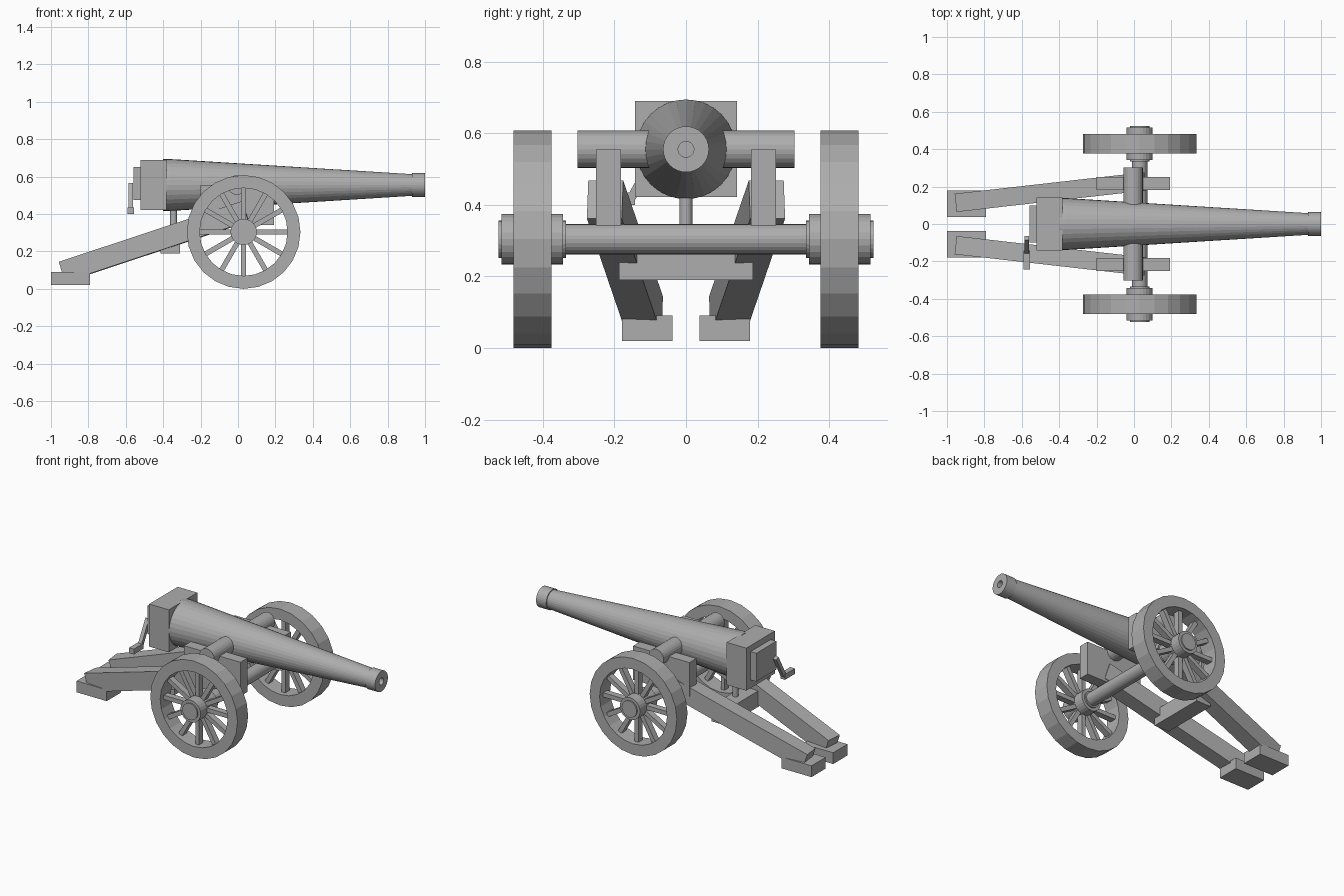
import bpy, bmesh, math
from mathutils import Vector, Matrix

cube = bpy.data.objects.get("Cube")
if cube:
    bpy.data.objects.remove(cube, do_unlink=True)

GREY = (0.42, 0.42, 0.42, 1)
mat = bpy.data.materials.new("plain_grey")
mat.use_nodes = True
mat.diffuse_color = GREY
mat.node_tree.nodes["Principled BSDF"].inputs["Base Color"].default_value = GREY

WHEEL_X, WHEEL_Z, WHEEL_R = 0.03, 0.304, 0.304
BORE_Z = 0.555


def finish(name, bm):
    bmesh.ops.recalc_face_normals(bm, faces=bm.faces)
    mesh = bpy.data.meshes.new(name)
    bm.to_mesh(mesh)
    bm.free()
    mesh.materials.append(mat)
    obj = bpy.data.objects.new(name, mesh)
    bpy.context.scene.collection.objects.link(obj)
    return obj


def box(name, x, y, z):
    """Box from (min, max) ranges."""
    bm = bmesh.new()
    size = [r[1] - r[0] for r in (x, y, z)]
    mid = [(r[0] + r[1]) / 2 for r in (x, y, z)]
    bmesh.ops.create_cube(bm, size=1, matrix=Matrix.Translation(mid) @ Matrix.Diagonal((*size, 1)))
    return finish(name, bm)


def beam(name, start, end, width, height):
    """Box running between two points, with its width kept level."""
    a, b = Vector(start), Vector(end)
    d = (b - a).normalized()
    side = Vector((0, 0, 1)).cross(d).normalized()
    rot = Matrix((d, side, d.cross(side))).transposed().to_4x4()
    bm = bmesh.new()
    scale = Matrix.Diagonal(((b - a).length, width, height, 1))
    bmesh.ops.create_cube(bm, size=1, matrix=Matrix.Translation((a + b) / 2) @ rot @ scale)
    return finish(name, bm)


def lathe(name, profile, origin, axis, segments, closed=False):
    """Spin (along, radius) points about the x or y axis through origin."""
    bm = bmesh.new()
    rings = []
    for along, r in profile:
        ring = []
        for i in range(segments):
            t = 2 * math.pi * i / segments
            p = (along, r * math.sin(t), r * math.cos(t))
            if axis == "y":
                p = (p[1], p[0], p[2])
            ring.append(bm.verts.new(Vector(origin) + Vector(p)))
        rings.append(ring)
    pairs = list(zip(rings, rings[1:]))
    if closed:
        pairs.append((rings[-1], rings[0]))
    else:
        bm.faces.new(rings[0])
        bm.faces.new(rings[-1])
    for a, b in pairs:
        for i in range(segments):
            j = (i + 1) % segments
            bm.faces.new((a[i], a[j], b[j], b[i]))
    return finish(name, bm)


# Barrel with muzzle band and hollow bore
lathe("barrel", [(-0.40, 0.139), (-0.37, 0.139), (0.93, 0.058), (0.93, 0.064),
                 (1.0, 0.064), (1.0, 0.022), (0.75, 0.022)], (0, 0, BORE_Z), "x", 32)
lathe("trunnion", [(-0.303, 0.052), (0.303, 0.052)], (-0.005, 0, BORE_Z), "y", 24)

# Breech block, rear plate and crank
box("breech_block", (-0.52, -0.383), (-0.142, 0.142), (0.422, 0.69))
box("breech_plate", (-0.56, -0.52), (-0.1, 0.1), (0.474, 0.652))
beam("crank_arm", (-0.573, -0.075, 0.56), (-0.573, -0.155, 0.415), 0.024, 0.024)
box("crank_grip", (-0.59, -0.557), (-0.242, -0.143), (0.4, 0.434))

# Axle, crossbar and elevating post
lathe("axle", [(-0.4, 0.042), (0.4, 0.042)], (WHEEL_X, 0, WHEEL_Z), "y", 24)
box("crossbar", (-0.415, -0.31), (-0.187, 0.187), (0.19, 0.29))
lathe("elevating_post", [(-0.075, 0.018), (0.075, 0.018)], (0, 0, 0), "x", 16).matrix_world = (
    Matrix.Translation((-0.345, 0, 0.36)) @ Matrix.Rotation(math.pi / 2, 4, "Y"))

for side, s in (("left", 1), ("right", -1)):
    # Carriage cheek, trail and foot on each side
    box("cheek_" + side, (-0.2, 0.193), tuple(sorted((s * 0.182, s * 0.251))), (0.342, 0.555))
    beam("trail_" + side, (-0.936, s * 0.115, 0.091), (0.043, s * 0.226, 0.415), 0.098, 0.112)
    box("trail_foot_" + side, (-1.0, -0.79), tuple(sorted((s * 0.037, s * 0.179))), (0.02, 0.091))

    # Wheel: rim, stepped hub and twelve spokes
    hub = (WHEEL_X, s * 0.429, WHEEL_Z)
    lathe("wheel_rim_" + side, [(-0.053, WHEEL_R), (0.053, WHEEL_R), (0.053, 0.235),
                                (-0.053, 0.235)], hub, "y", 24, closed=True)
    lathe("wheel_hub_" + side, [(-0.094, 0.052), (-0.086, 0.052), (-0.086, 0.07), (0.086, 0.07),
                                (0.086, 0.052), (0.094, 0.052)], hub, "y", 24)
    for k in range(12):
        t = k * math.pi / 6
        out = Vector((math.sin(t), 0, math.cos(t)))
        bm = bmesh.new()
        bmesh.ops.create_cube(bm, size=1, matrix=Matrix.Translation(Vector(hub) + out * 0.15)
                              @ Matrix.Rotation(t, 4, "Y") @ Matrix.Diagonal((0.027, 0.04, 0.19, 1)))
        finish(f"spoke_{side}_{k + 1}", bm)
